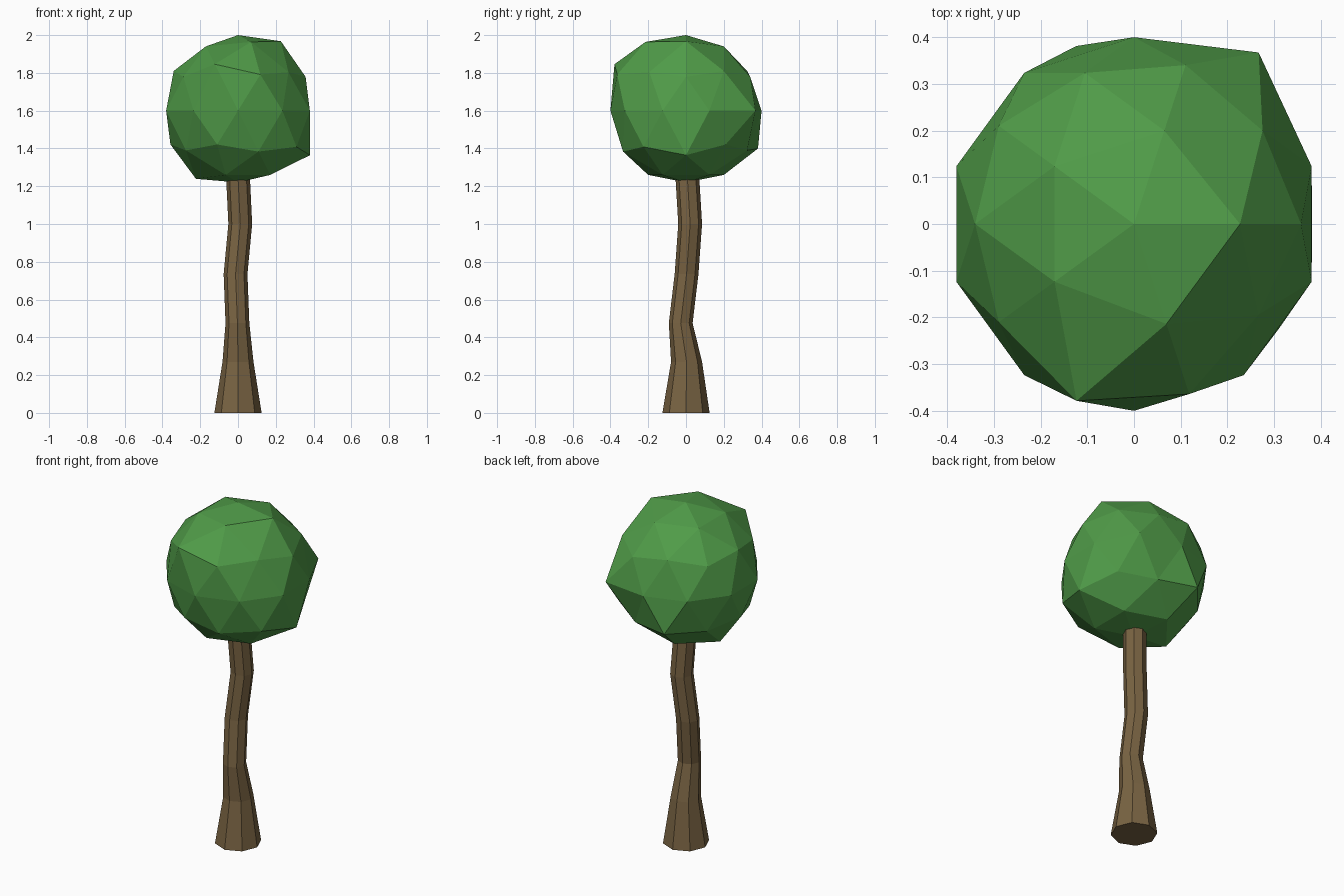
import bpy, bmesh
from math import cos, sin, pi, radians
from mathutils import Vector

if "Cube" in bpy.data.objects:
    bpy.data.objects.remove(bpy.data.objects["Cube"])


def make_object(name, bm, color):
    bmesh.ops.recalc_face_normals(bm, faces=bm.faces)
    mesh = bpy.data.meshes.new(name)
    bm.to_mesh(mesh)
    bm.free()
    mat = bpy.data.materials.new(name + "_color")
    mat.diffuse_color = color
    mat.use_nodes = True
    mat.node_tree.nodes["Principled BSDF"].inputs["Base Color"].default_value = mat.diffuse_color
    mesh.materials.append(mat)
    obj = bpy.data.objects.new(name, mesh)
    bpy.context.collection.objects.link(obj)
    return obj


# Trunk: octagonal rings along a crooked path (x, y, z, radius)
SIDES = 8
path = [(0, 0, 0, 0.125), (0, 0.003, 0.27, 0.082), (-0.003, -0.028, 0.475, 0.063),
        (-0.013, 0.003, 0.735, 0.063), (0.012, 0.022, 1.0, 0.063), (0, 0.007, 1.25, 0.063)]
bm = bmesh.new()
rings = [[bm.verts.new((x + r * cos(2 * pi * i / SIDES), y + r * sin(2 * pi * i / SIDES), z))
          for i in range(SIDES)] for x, y, z, r in path]
for low, high in zip(rings, rings[1:]):
    for i in range(SIDES):
        j = (i + 1) % SIDES
        bm.faces.new((low[i], low[j], high[j], high[i]))
bm.faces.new(rings[0][::-1])
bm.faces.new(rings[-1])
make_object("trunk", bm, (0.19, 0.125, 0.055, 1))

# Crown: icosphere with a few corners pushed in or out (azimuth, unit height, scale)
bm = bmesh.new()
bmesh.ops.create_icosphere(bm, subdivisions=2, radius=0.4)
bumps = [(0, 0.851, 1.08), (-72, 0.851, 1.07), (-108, 0.526, 1.17), (-72, 0.447, 1.07),
         (-36, 0.526, 0.97), (54, 0, 1.135), (0, -0.526, 1.12), (-36, -0.447, 1.07),
         (108, -0.447, 1.12), (180, -0.851, 1.06), (-72, -0.526, 1.03), (0, -1, 0.95)]
start = {v: v.co.copy() for v in bm.verts}
for az, h, scale in bumps:
    r = max(0, 1 - h * h) ** 0.5
    target = 0.4 * Vector((r * cos(radians(az)), r * sin(radians(az)), h))
    v = min(start, key=lambda k: (start[k] - target).length)
    v.co = start[v] * scale
bmesh.ops.translate(bm, verts=bm.verts, vec=(0, 0, 1.6))
make_object("crown", bm, (0.08, 0.33, 0.065, 1))
